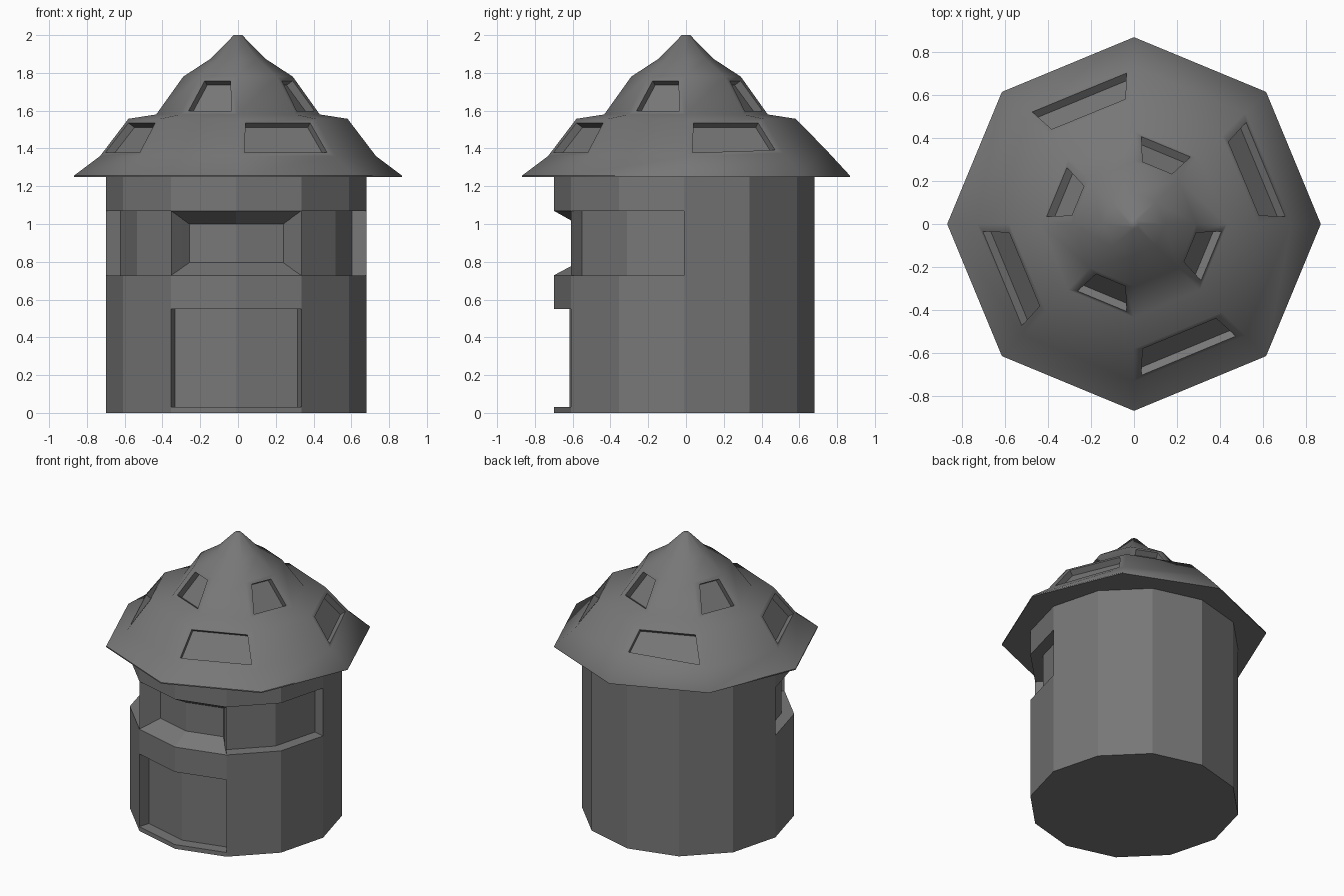
import bpy, bmesh, math
from mathutils import Vector

if "Cube" in bpy.data.objects:
    bpy.data.objects.remove(bpy.data.objects["Cube"])

grey = bpy.data.materials.new("dark_grey")
grey.diffuse_color = (0.185, 0.185, 0.185, 1)
grey.use_nodes = True
grey.node_tree.nodes["Principled BSDF"].inputs["Base Color"].default_value = grey.diffuse_color


def finish(bm, name):
    bmesh.ops.remove_doubles(bm, verts=bm.verts, dist=0.0005)
    bmesh.ops.recalc_face_normals(bm, faces=bm.faces)
    mesh = bpy.data.meshes.new(name)
    bm.to_mesh(mesh)
    bm.free()
    mesh.materials.append(grey)
    obj = bpy.data.objects.new(name, mesh)
    bpy.context.collection.objects.link(obj)
    return obj


def polar(r, deg, c=0.0):
    return (c + r * math.cos(math.radians(deg)), c + r * math.sin(math.radians(deg)))


# Tower wall: twelve sides, corner 0 points to the front
R, C = 0.69, -0.01


def corner(k, r=R):
    return polar(r, 30 * k - 90, C)


def sunk(k0, k1, d):
    """Wall corners k0..k1 pushed in along the face normals."""
    pts = [corner(k, R - d / math.cos(math.radians(15))) for k in range(k0, k1 + 1)]
    for i, k, side in ((0, k0, 15), (-1, k1, -15)):
        n = polar(d, 30 * k - 90 + side)
        p = corner(k)
        pts[i] = (p[0] - n[0], p[1] - n[1])
    return pts


def quad(bm, *pts):
    bm.faces.new([bm.verts.new(p) for p in pts])


def recess(bm, k0, inner, z0, z1, iz0, iz1):
    """Panel behind the wall, joined to the opening by a rim."""
    n = len(inner)
    outer = [corner(k0 + i) for i in range(n)]
    for i in range(n - 1):
        a, b, p, q = outer[i], outer[i + 1], inner[i], inner[i + 1]
        quad(bm, (*p, iz0), (*q, iz0), (*q, iz1), (*p, iz1))
        quad(bm, (*a, z0), (*b, z0), (*q, iz0), (*p, iz0))
        quad(bm, (*a, z1), (*b, z1), (*q, iz1), (*p, iz1))
    for i in (0, n - 1):
        a, p = outer[i], inner[i]
        quad(bm, (*a, z0), (*p, iz0), (*p, iz1), (*a, z1))


bm = bmesh.new()
levels = [0, 0.03, 0.55, 0.728, 1.07, 1.252]
openings = {1: range(-1, 1), 3: range(-3, 3)}
for j in range(5):
    for k in range(-6, 6):
        if k not in openings.get(j, ()):
            a, b = corner(k), corner(k + 1)
            quad(bm, (*a, levels[j]), (*b, levels[j]), (*b, levels[j + 1]), (*a, levels[j + 1]))
for z in (levels[0], levels[-1]):
    quad(bm, *[(*corner(k), z) for k in range(12)])
# Door
recess(bm, -1, sunk(-1, 1, 0.08), 0.03, 0.55, 0.03, 0.55)
# Side windows and the sloped front window
for k0 in (-3, 1):
    recess(bm, k0, sunk(k0, k0 + 2, 0.08), 0.728, 1.07, 0.728, 1.07)
recess(bm, -1, [(-0.258, -0.508), (C, -0.575), (0.24, -0.508)], 0.728, 1.07, 0.795, 1.0)
finish(bm, "tower_wall")

# Roof: eight-sided tiers
bm = bmesh.new()
profile = [(0.868, 1.248), (0.868, 1.256), (0.73, 1.36), (0.58, 1.557),
           (0.433, 1.58), (0.29, 1.78), (0.145, 1.875), (0.022, 2.0)]
rings = [[bm.verts.new((*polar(r, 45 * k), z)) for k in range(8)] for r, z in profile]
rings[2][2].co.z = 1.405    # uneven eave at the back
rings[2][1].co.z = 1.375
bm.faces.new(rings[0])
bm.faces.new(rings[-1])
windows = []
for j in range(len(rings) - 1):
    for k in range(8):
        m = (k + 1) % 8
        f = bm.faces.new((rings[j][k], rings[j][m], rings[j + 1][m], rings[j + 1][k]))
        # Alternate facets of two tiers carry windows
        if (j == 2 and k % 2 == 0) or (j == 4 and k % 2 == 1):
            windows.append(f)
bmesh.ops.recalc_face_normals(bm, faces=bm.faces)
bmesh.ops.inset_individual(bm, faces=windows, thickness=0.034, depth=0)
for f in windows:
    f.normal_update()
    push = f.normal * -0.042
    # Wider frame at the left and right of each pane
    side = f.normal.cross(Vector((0, 0, 1))).normalized()
    mid = f.calc_center_median()
    for v in f.verts:
        v.co -= side * math.copysign(0.016, (v.co - mid).dot(side))
    new = bmesh.ops.extrude_discrete_faces(bm, faces=[f])["faces"][0]
    bmesh.ops.translate(bm, verts=new.verts, vec=push)
roof = finish(bm, "roof")
# Soft shading across the tiers, crisp window and eave edges
bpy.context.view_layer.objects.active = roof
roof.select_set(True)
bpy.ops.object.shade_smooth_by_angle(angle=math.radians(50))
